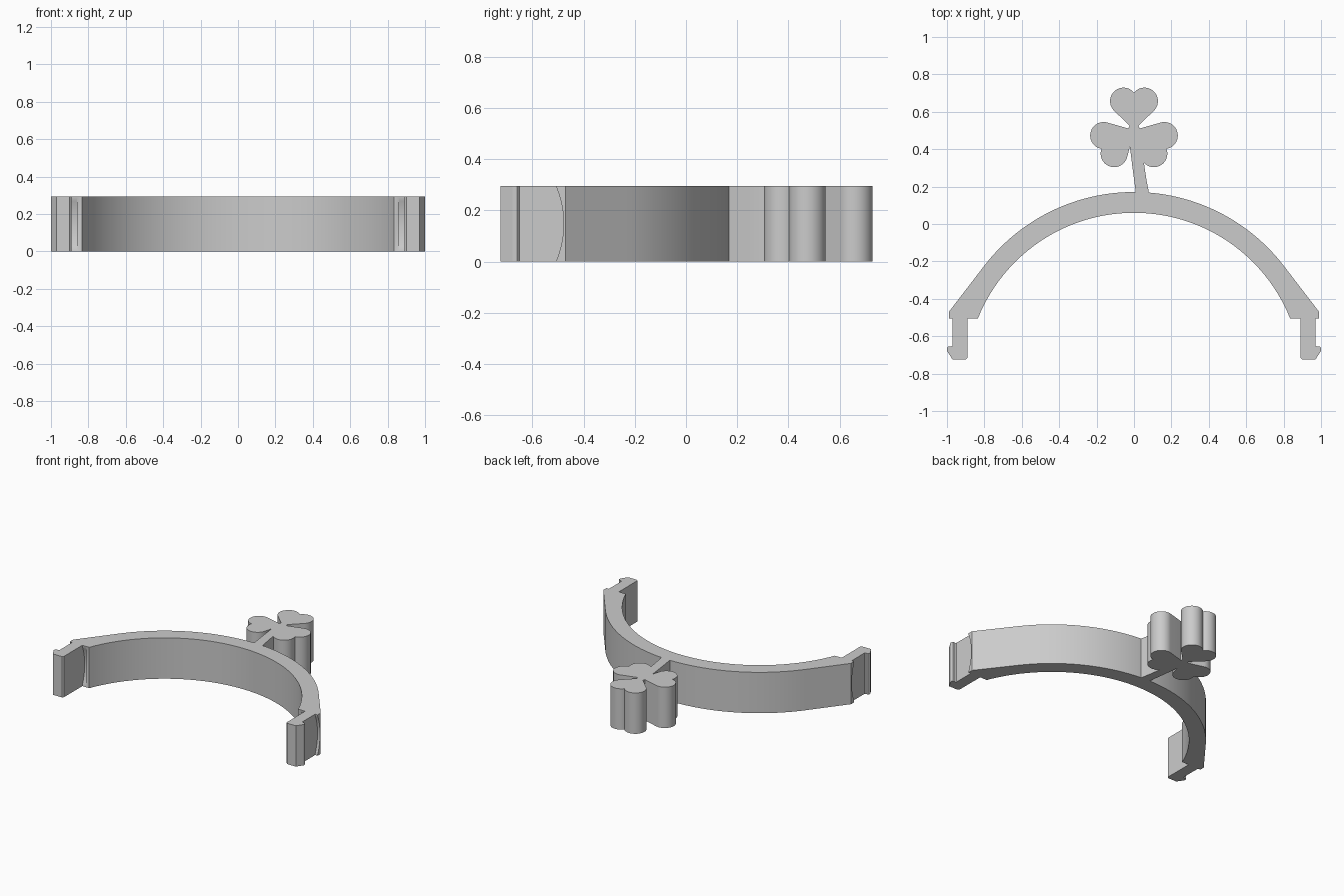
import bpy, bmesh
from math import sin, cos, asin, atan2, hypot, pi, sqrt, radians
from mathutils import Matrix

HEIGHT = 0.295
ARC_Y, R_IN, R_OUT = -0.839, 0.899, 1.01

if "Cube" in bpy.data.objects:
    bpy.data.objects.remove(bpy.data.objects["Cube"], do_unlink=True)

grey = bpy.data.materials.new("plain grey plastic")
grey.use_nodes = True
grey.diffuse_color = (0.6, 0.6, 0.6, 1)
grey.node_tree.nodes["Principled BSDF"].inputs["Base Color"].default_value = (0.6, 0.6, 0.6, 1)


def add_object(name, bm):
    bmesh.ops.recalc_face_normals(bm, faces=bm.faces)
    mesh = bpy.data.meshes.new(name)
    bm.to_mesh(mesh)
    bm.free()
    mesh.materials.append(grey)
    obj = bpy.data.objects.new(name, mesh)
    bpy.context.collection.objects.link(obj)
    return obj


def prism(name, outline):
    """Extrude a plan outline up to the full height."""
    bm = bmesh.new()
    face = bm.faces.new([bm.verts.new((x, y, 0)) for x, y in outline])
    top = bmesh.ops.extrude_face_region(bm, geom=[face])["geom"]
    bmesh.ops.translate(bm, vec=(0, 0, HEIGHT),
                        verts=[v for v in top if isinstance(v, bmesh.types.BMVert)])
    return add_object(name, bm)


def combine(target, tool, operation):
    """Apply a boolean and discard the tool."""
    mod = target.modifiers.new("combine", "BOOLEAN")
    mod.operation, mod.solver, mod.object = operation, "EXACT", tool
    bpy.context.view_layer.objects.active = target
    bpy.ops.object.modifier_apply(modifier=mod.name)
    bpy.data.objects.remove(tool, do_unlink=True)


def arc(cx, cy, r, start, end, steps):
    return [(cx + r * cos(start + (end - start) * i / steps),
             cy + r * sin(start + (end - start) * i / steps)) for i in range(steps + 1)]


def mirror(points):
    return [(-x, y) for x, y in points]


# Arched band with straight tangent shoulders
a_out = atan2(0.617, 0.8)
a_in = atan2(-0.505 - ARC_Y, 0.835)
shoulder = [(0.99, -0.47), (0.99, -0.505)]
band = prism("arched_band",
             shoulder[::-1] + arc(0, ARC_Y, R_OUT, a_out, pi - a_out, 48)
             + mirror(shoulder) + arc(0, ARC_Y, R_IN, pi - a_in, a_in, 56))

# Rounded seat scooped into each shoulder, then the hooked clip leg
leg = [(0.89, -0.46), (0.97, -0.46), (0.97, -0.65), (0.978, -0.656), (0.995, -0.656),
       (1.0, -0.664), (1.0, -0.678), (0.97, -0.725), (0.9, -0.725), (0.89, -0.715)]
for side in (1, -1):
    bm = bmesh.new()
    place = Matrix.Translation((side * 0.98, -0.855, HEIGHT / 2)) @ Matrix.Rotation(pi / 2, 4, "Y")
    bmesh.ops.create_cone(bm, cap_ends=True, segments=96, radius1=0.377, radius2=0.377,
                          depth=0.24, matrix=place)
    scoop = add_object("seat_cutter", bm)
    scoop.hide_render = True
    combine(band, scoop, "DIFFERENCE")
    combine(band, prism("clip_leg", leg if side == 1 else mirror(leg)), "UNION")


# Heart-shaped leaf: two lobes running down to a tip
def leaf(name, turn):
    along, half, r = 0.155, 0.056, 0.072
    tangent = atan2(half, along) + asin(r / hypot(along, half))
    notch = atan2(-half, sqrt(r * r - half * half))
    lobe = arc(along, half, r, tangent + pi / 2, notch, 24)
    pts = [(0, 0)] + lobe + [(x, -y) for x, y in lobe[-2::-1]]
    return prism(name, [(x * cos(turn) - y * sin(turn),
                         0.502 + x * sin(turn) + y * cos(turn)) for x, y in pts])


# Three-leaf clover on a leaning stem
clover = prism("clover", [(0.01, 0.166), (0.08, 0.166), (0.066, 0.24), (0.054, 0.32),
                          (0.06, 0.45), (0.0, 0.51), (-0.022, 0.48), (-0.022, 0.415),
                          (-0.008, 0.3)])
for turn in (90, 210, 330):
    combine(clover, leaf("clover_leaf", radians(turn)), "UNION")
combine(clover, prism("clover_hub", arc(0, 0.505, 0.03, 0, 2 * pi * 23 / 24, 23)), "UNION")

# Smooth the curved walls, keep the rims crisp
for obj in (band, clover):
    bpy.ops.object.select_all(action="DESELECT")
    obj.select_set(True)
    bpy.context.view_layer.objects.active = obj
    bpy.ops.object.shade_smooth_by_angle(angle=radians(25))
